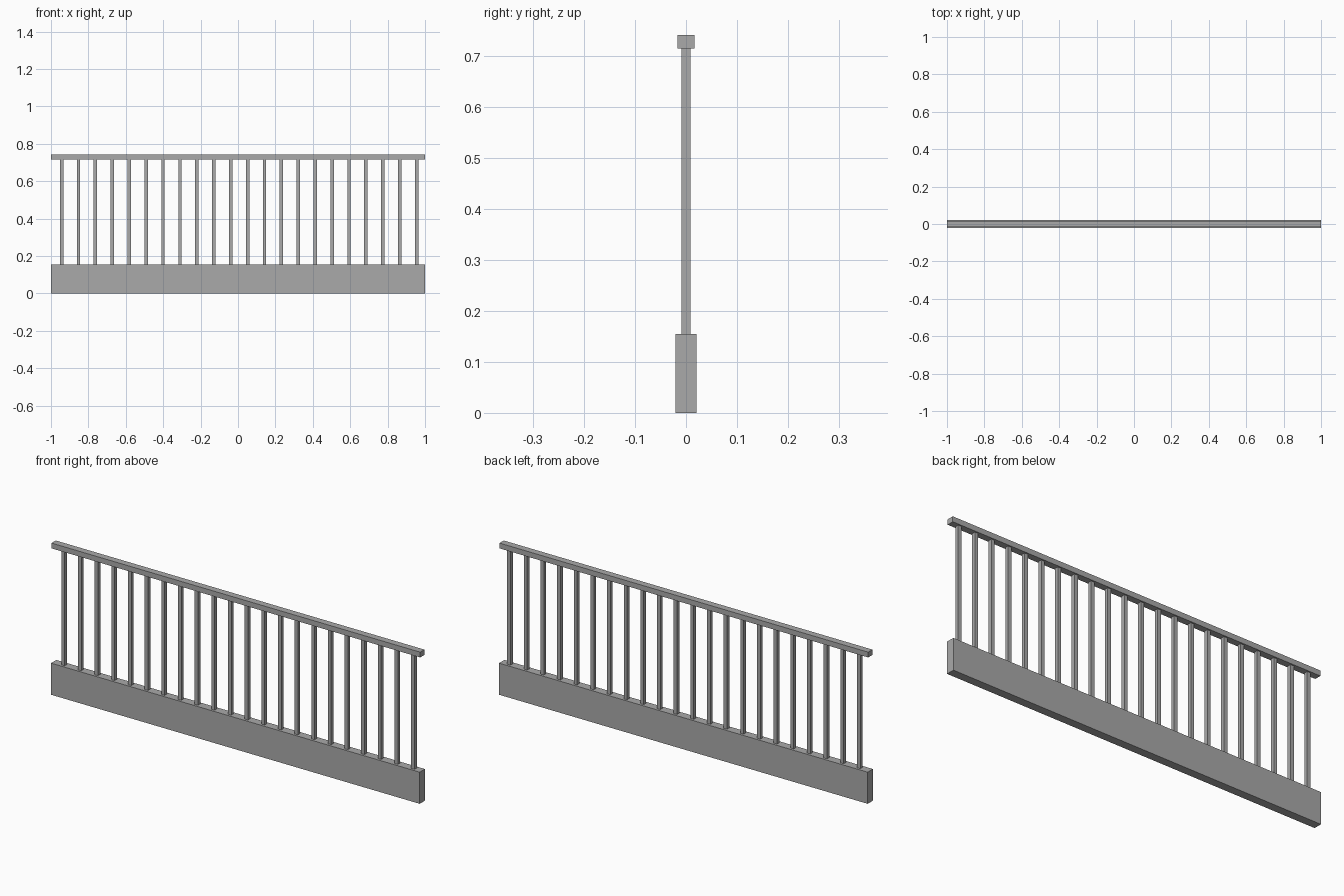
import bpy

cube = bpy.data.objects.get("Cube")
if cube:
    bpy.data.objects.remove(cube, do_unlink=True)

# One plain grey for the whole railing
grey = bpy.data.materials.new("plain_grey")
grey.use_nodes = True
colour = (0.4, 0.4, 0.4, 1)
grey.diffuse_color = colour
grey.node_tree.nodes["Principled BSDF"].inputs["Base Color"].default_value = colour


def box(name, x, width, depth, bottom, top):
    """Box centred on y = 0, spanning bottom to top."""
    bpy.ops.mesh.primitive_cube_add(size=1, location=(x, 0, (bottom + top) / 2))
    obj = bpy.context.object
    obj.name = name
    obj.scale = (width, depth, top - bottom)
    bpy.ops.object.transform_apply(location=False, rotation=False, scale=True)
    obj.data.materials.append(grey)
    return obj


BASE_TOP, RAIL_BOTTOM, RAIL_TOP = 0.155, 0.716, 0.742

# Base beam and handrail
box("base_beam", 0, 2, 0.041, 0, BASE_TOP)
box("handrail", 0, 2, 0.033, RAIL_BOTTOM, RAIL_TOP)

# Evenly spaced square balusters
COUNT, FIRST, LAST = 22, -0.943, 0.955
step = (LAST - FIRST) / (COUNT - 1)
for i in range(COUNT):
    box(f"baluster_{i + 1}", FIRST + i * step, 0.018, 0.018, BASE_TOP, RAIL_BOTTOM)
